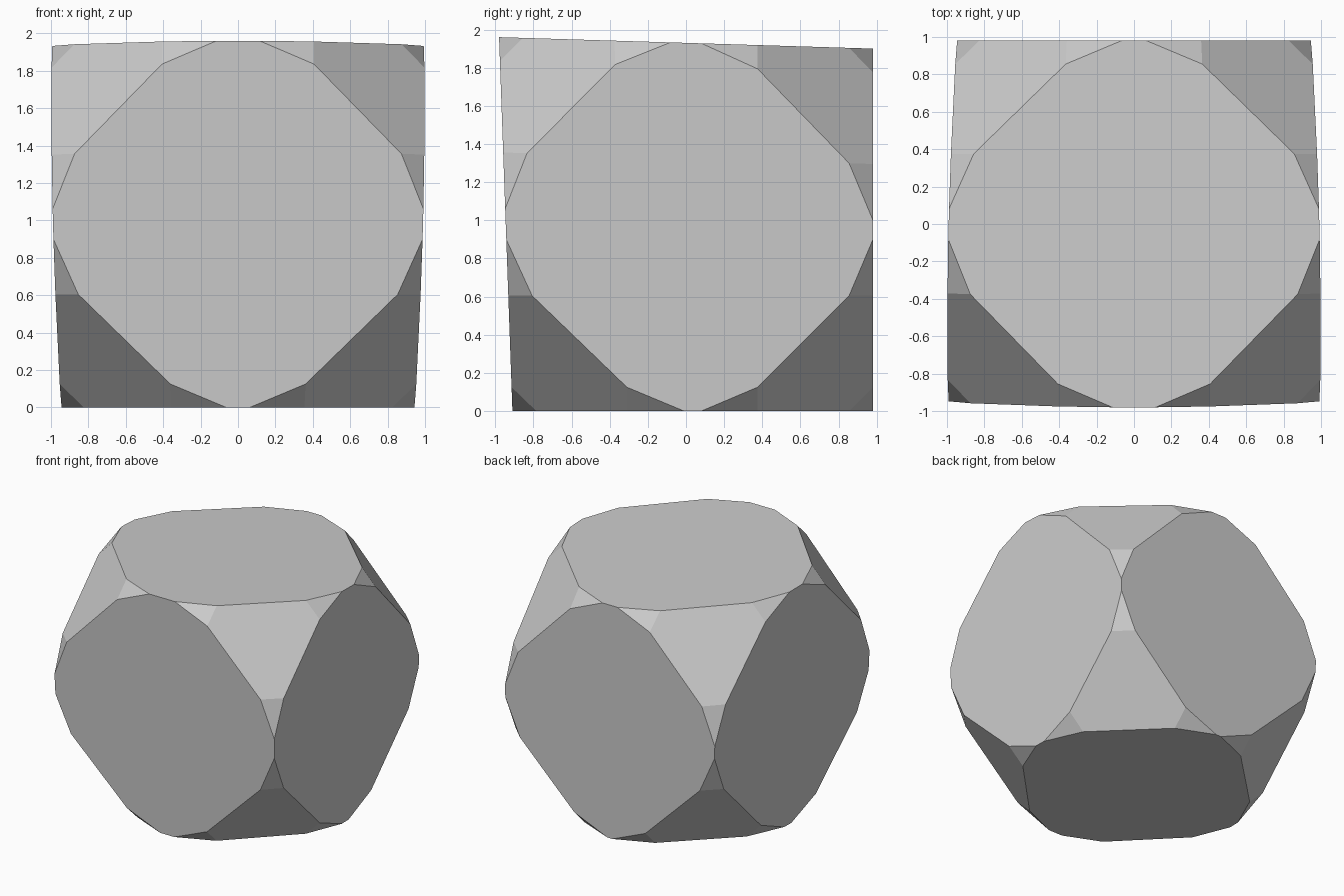
import bpy, bmesh, math
from mathutils import Vector

if "Cube" in bpy.data.objects:
    bpy.data.objects.remove(bpy.data.objects["Cube"])

# Slightly tapered box: corner position for each sign triple
HALF_WIDTH = {(-1, 1): 1.015, (-1, -1): 0.963, (1, 1): 0.967, (1, -1): 0.922}

def corner(sx, sy, sz):
    y = 0.98 if sy > 0 else (-0.98 if sz > 0 else -0.91)
    z = 0.0 if sz < 0 else (1.96 if sy < 0 else 1.90)
    return Vector((sx * HALF_WIDTH[(sy, sz)], y, z))

bm = bmesh.new()

# Chamfered corners: each cut has three edge tips and a six-sided facet
for sx in (-1, 1):
    for sy in (-1, 1):
        for sz in (-1, 1):
            c = corner(sx, sy, sz)
            dirs = [(corner(*n) - c).normalized()
                    for n in ((-sx, sy, sz), (sx, -sy, sz), (sx, sy, -sz))]
            for i in range(3):
                bm.verts.new(c + dirs[i] * 0.90)
                for j in range(3):
                    if j != i:
                        bm.verts.new(c + dirs[i] * 0.605 + dirs[j] * 0.125)

# Wrap the points into one convex solid and merge flat triangles
bmesh.ops.convex_hull(bm, input=bm.verts[:])
bmesh.ops.dissolve_limit(bm, angle_limit=math.radians(0.5),
                         verts=bm.verts[:], edges=bm.edges[:])
bmesh.ops.recalc_face_normals(bm, faces=bm.faces[:])

mesh = bpy.data.meshes.new("faceted_block")
bm.to_mesh(mesh)
bm.free()
block = bpy.data.objects.new("faceted_block", mesh)
bpy.context.collection.objects.link(block)
